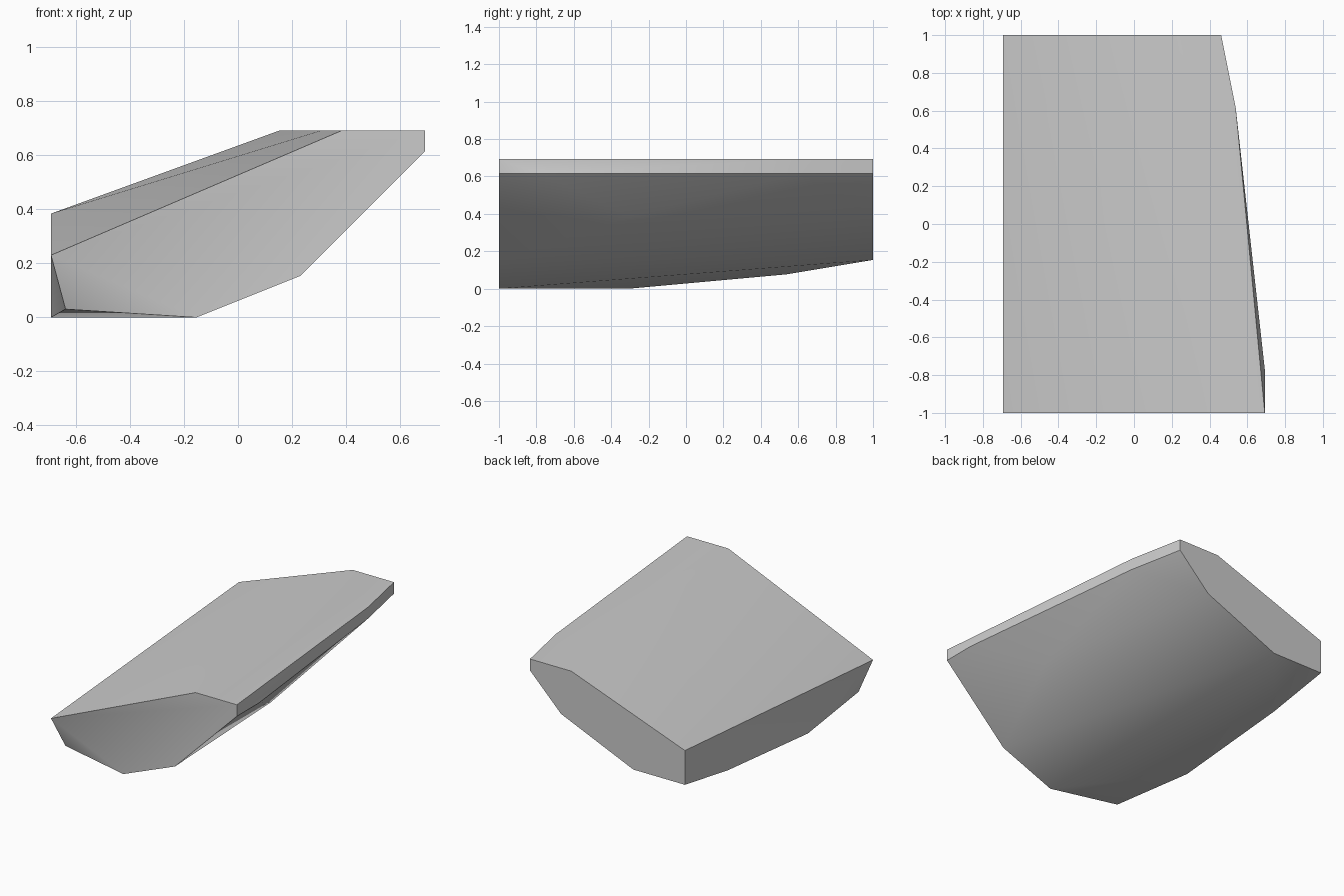
import bpy
import bmesh
import math

default_cube = bpy.data.objects.get("Cube")
if default_cube:
    bpy.data.objects.remove(default_cube, do_unlink=True)

UNIT = 1 / 13          # modelling grid step
FRONT, BACK = -13, 13  # end planes, in grid steps

# End profiles as (x, z) in grid steps
front_profile = [(-9, 3), (5, 9), (9, 9), (9, 8), (3, 2), (-2, 0)]
back_profile = [(-9, 5), (2, 9), (6, 9), (6, 8), (3, 5), (-4, 2), (-9, 2)]

# Corners between the two ends as (x, y, z)
chipped_corner = [(-8.3, -12, 0.4)]
base_edge = [(-9, -4, 0), (-9, 7, 1)]
rim = [(7, 8, 9), (7, 8, 8), (9, -10, 8), (4, -7, 9)]
belly = [(6, -4, 5)]


def stone_material(name, value):
    material = bpy.data.materials.new(name)
    material.use_nodes = True
    colour = (value, value, value, 1)
    material.diffuse_color = colour
    shader = material.node_tree.nodes["Principled BSDF"]
    shader.inputs["Base Color"].default_value = colour
    shader.inputs["Roughness"].default_value = 0.9
    return material


def hull_object(name, points, material):
    """Wrap a faceted convex solid round the given grid points."""
    bm = bmesh.new()
    for point in points:
        bm.verts.new([c * UNIT for c in point])
    hull = bmesh.ops.convex_hull(bm, input=bm.verts[:])
    unused = [v for v in hull["geom_interior"] if isinstance(v, bmesh.types.BMVert)]
    bmesh.ops.delete(bm, geom=unused, context="VERTS")
    # Merge coplanar triangles into clean flat faces
    bmesh.ops.dissolve_limit(bm, angle_limit=math.radians(0.5),
                             verts=bm.verts[:], edges=bm.edges[:])
    bmesh.ops.recalc_face_normals(bm, faces=bm.faces[:])
    mesh = bpy.data.meshes.new(name)
    bm.to_mesh(mesh)
    bm.free()
    mesh.materials.append(material)
    obj = bpy.data.objects.new(name, mesh)
    bpy.context.collection.objects.link(obj)
    return obj


# Sloping rock slab
points = [(x, FRONT, z) for x, z in front_profile]
points += [(x, BACK, z) for x, z in back_profile]
points += chipped_corner + base_edge + rim + belly
slab = hull_object("rock_slab", points, stone_material("stone_grey", 0.6))

# Soft shading across shallow bends, crisp outer edges
bpy.ops.object.select_all(action="DESELECT")
slab.select_set(True)
bpy.context.view_layer.objects.active = slab
bpy.ops.object.shade_smooth_by_angle(angle=math.radians(30))
